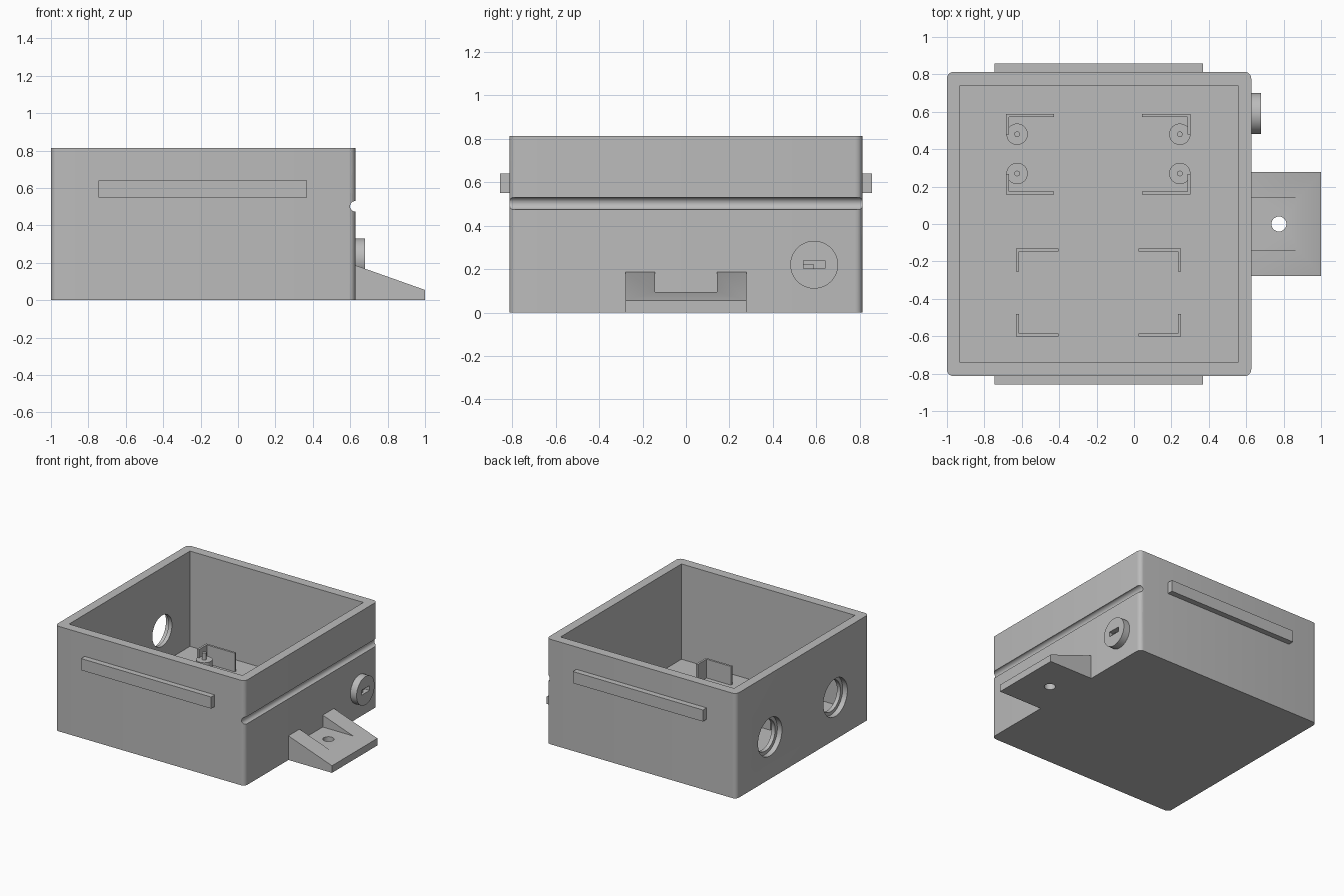
import bpy, bmesh, math
from mathutils import Matrix

if "Cube" in bpy.data.objects:
    bpy.data.objects.remove(bpy.data.objects["Cube"], do_unlink=True)

grey = bpy.data.materials.new("plain_grey")
grey.use_nodes = True
grey.diffuse_color = (0.5, 0.5, 0.5, 1)
for node in grey.node_tree.nodes:
    if node.type == "BSDF_PRINCIPLED":
        node.inputs["Base Color"].default_value = grey.diffuse_color


def finish(name, bm):
    bmesh.ops.recalc_face_normals(bm, faces=bm.faces[:])
    mesh = bpy.data.meshes.new(name)
    bm.to_mesh(mesh)
    bm.free()
    mesh.materials.append(grey)
    obj = bpy.data.objects.new(name, mesh)
    bpy.context.scene.collection.objects.link(obj)
    return obj


def box(name, x, y, z, corner=0):
    """Box between pairs of limits, with optional rounded upright edges."""
    bm = bmesh.new()
    size = [b - a for a, b in (x, y, z)]
    mid = [(a + b) / 2 for a, b in (x, y, z)]
    bmesh.ops.create_cube(bm, size=1, matrix=Matrix.Translation(mid) @ Matrix.Diagonal((*size, 1)))
    if corner:
        upright = [e for e in bm.edges if abs(e.verts[0].co.z - e.verts[1].co.z) > 0.1]
        bmesh.ops.bevel(bm, geom=upright, offset=corner, segments=6, profile=0.5, affect="EDGES")
    return finish(name, bm)


def cylinder(name, centre, radius, length, axis="Z"):
    turn = {"X": Matrix.Rotation(math.pi / 2, 4, "Y"),
            "Y": Matrix.Rotation(math.pi / 2, 4, "X"), "Z": Matrix()}[axis]
    bm = bmesh.new()
    bmesh.ops.create_cone(bm, cap_ends=True, segments=48, radius1=radius, radius2=radius,
                          depth=length, matrix=Matrix.Translation(centre) @ turn)
    return finish(name, bm)


def prism(name, outline, y0, y1):
    """Side outline in x and z, extruded along y."""
    bm = bmesh.new()
    face = bm.faces.new([bm.verts.new((x, y0, z)) for x, z in outline])
    new = bmesh.ops.extrude_face_region(bm, geom=[face])["geom"]
    bmesh.ops.translate(bm, vec=(0, y1 - y0, 0),
                        verts=[v for v in new if isinstance(v, bmesh.types.BMVert)])
    return finish(name, bm)


def cut(obj, *cutters):
    bpy.context.view_layer.objects.active = obj
    for cutter in cutters:
        mod = obj.modifiers.new("cut", "BOOLEAN")
        mod.operation = "DIFFERENCE"
        mod.solver = "EXACT"
        mod.object = cutter
        bpy.ops.object.modifier_apply(modifier=mod.name)
        bpy.data.objects.remove(cutter, do_unlink=True)


SIDE, HALF, TOP, FLOOR = 0.627, 0.813, 0.813, 0.075
parts = []

# Open case with a seal groove and two stepped cable holes
case = box("case", (-1, SIDE), (-HALF, HALF), (0, TOP), 0.035)
cutters = [box("cavity", (-0.93, 0.557), (-0.74, 0.74), (FLOOR, 1)),
           cylinder("groove", (SIDE, 0, 0.502), 0.028, 2, "Y")]
for y in (-0.4, 0.4):
    cutters += [cylinder("cable_hole", (-0.95, y, 0.325), 0.12, 0.3, "X"),
                cylinder("cable_recess", (-1.0, y, 0.325), 0.147, 0.08, "X")]
cut(case, *cutters)
parts.append(case)

# Long rails on the front and back
for name, s in (("front_rail", -1), ("back_rail", 1)):
    parts.append(box(name, (-0.745, 0.37), sorted((s * 0.8, s * 0.857)), (0.55, 0.64)))

# Sloped mounting foot with a pocket and a screw hole
foot = prism("mounting_foot", [(0.6, 0), (1, 0), (1, 0.055), (SIDE, 0.187), (0.6, 0.187)],
             -0.278, 0.278)
cut(foot, box("pocket", (SIDE, 1.1), (-0.142, 0.142), (0.095, 0.4)),
    cylinder("screw_hole", (0.775, 0, 0.05), 0.04, 0.4))
parts.append(foot)

# Round lock with a stepped key slot
lock = cylinder("lock", (0.645, 0.59, 0.22), 0.11, 0.07, "X")
cut(lock, box("key_slot", (0.64, 0.7), (0.54, 0.64), (0.203, 0.24)))
parts += [lock, box("lock_ward", (0.635, 0.66), (0.54, 0.586), (0.203, 0.224))]


def corner_guide(name, x, y, dx, dy):
    """Two thin walls meeting at the outer corner (x, y)."""
    t = 0.016
    parts.append(box(name + "_long", sorted((x, x + dx)),
                     sorted((y, y + math.copysign(t, dy))), (FLOOR - 0.01, 0.22)))
    parts.append(box(name + "_short", sorted((x, x + math.copysign(t, dx))),
                     sorted((y, y + dy)), (FLOOR - 0.01, 0.22)))


# Board holders on the floor: corner guides, plus pegs at the back
for label, s in (("right", -1), ("left", 1)):
    for place, t in (("front", -1), ("back", 1)):
        tag = place + "_" + label
        corner_guide("rear_guide_" + tag, -0.192 + s * 0.493, 0.373 + t * 0.216,
                     -s * 0.257, -t * 0.11)
        corner_guide("fore_guide_" + tag, -0.19 + s * 0.44, -0.367 + t * 0.235,
                     -s * 0.225, -t * 0.122)
        x, y = -0.19 + s * 0.435, 0.375 + t * 0.105
        parts.append(cylinder("boss_" + tag, (x, y, 0.11), 0.057, 0.09))
        parts.append(cylinder("pin_" + tag, (x, y, 0.165), 0.015, 0.09))

# Smooth the round surfaces and keep the edges sharp
bpy.ops.object.select_all(action="DESELECT")
for part in parts:
    part.select_set(True)
bpy.context.view_layer.objects.active = case
bpy.ops.object.shade_smooth_by_angle(angle=math.radians(30))
